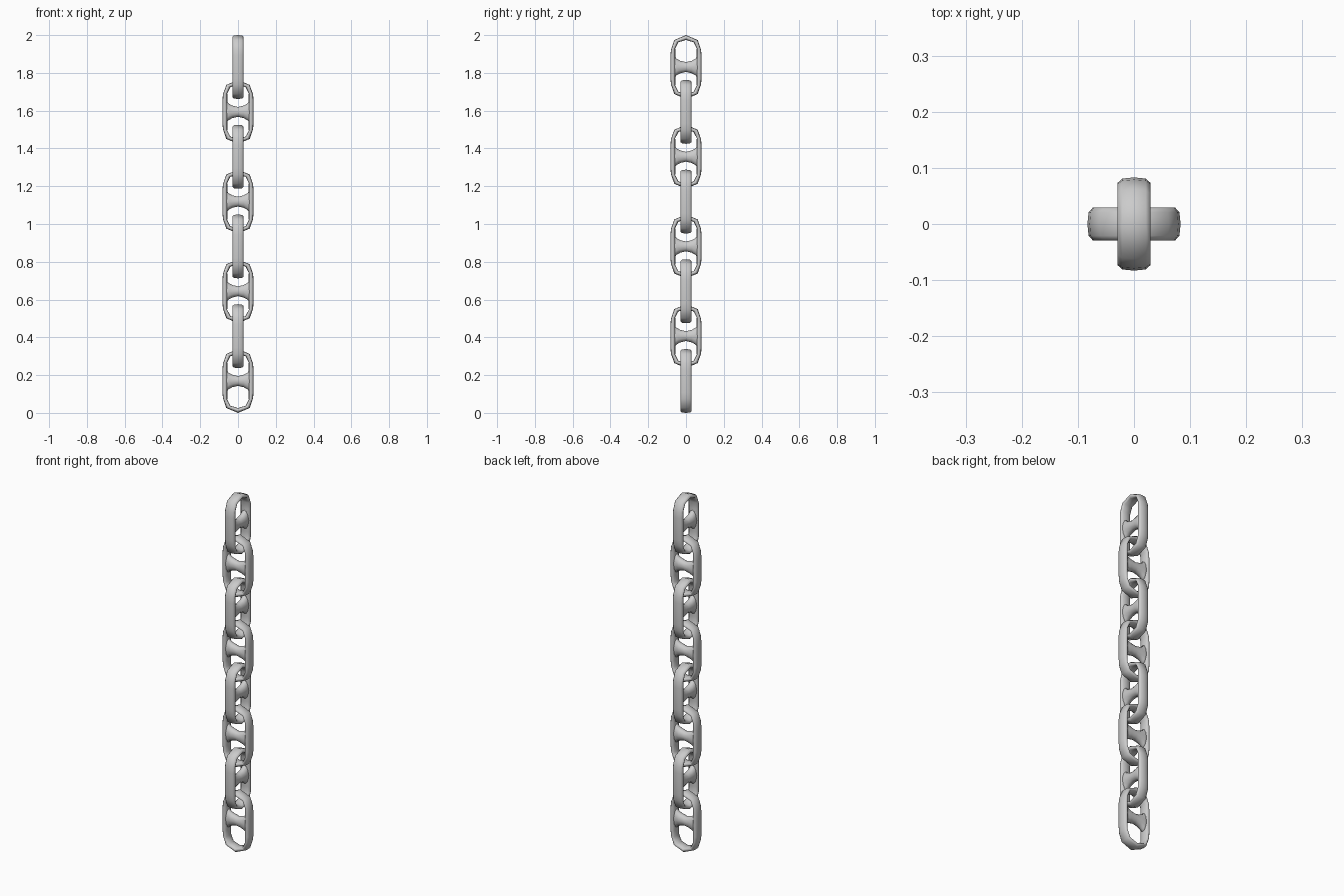
import bpy, bmesh, math

if "Cube" in bpy.data.objects:
    bpy.data.objects.remove(bpy.data.objects["Cube"])

COUNT = 8
HALF = 0.169                              # half length of one link
PITCH = (2.0 - 2 * HALF) / (COUNT - 1)

# quarter outline of a link: (inner point, outer point) as (across, up)
QUARTER = [((0, .143), (0, .169)),
           ((.040, .131), (.062, .143)),
           ((.057, .098), (.079, .094)),
           ((.056, .062), (.083, .062)),
           ((.055, 0), (.083, 0))]
# wire section: (position from inner -1 to outer +1, depth)
SECTION = [(1, 0), (.85, .021), (.3, .029), (-.3, .029), (-.85, .021),
           (-1, 0), (-.85, -.021), (-.3, -.029), (.3, -.029), (.85, -.021)]
# stud rings: (across, half height, half depth)
STUD = [(-.070, .070, .024), (-.050, .044, .025), (-.030, .033, .025), (0, .026, .024),
        (.030, .033, .025), (.050, .044, .025), (.070, .070, .024)]


def skin(bm, rings, closed):
    rows = [[bm.verts.new(p) for p in ring] for ring in rings]
    n = len(rows[0])
    for i in range(len(rows) if closed else len(rows) - 1):
        a, b = rows[i], rows[(i + 1) % len(rows)]
        for j in range(n):
            k = (j + 1) % n
            bm.faces.new((a[j], a[k], b[k], b[j]))
    if not closed:
        bm.faces.new(rows[0])
        bm.faces.new(rows[-1])


def outline():
    def flip(p, sx, sz):
        return tuple((x * sx, z * sz) for x, z in p)
    right = QUARTER + [flip(p, 1, -1) for p in QUARTER[-2::-1]]
    return right + [flip(p, -1, 1) for p in right[-2:0:-1]]


def link_mesh():
    bm = bmesh.new()
    # outer loop
    loop = []
    for (ix, iz), (ox, oz) in outline():
        loop.append([((ix + ox) / 2 + t * (ox - ix) / 2, d,
                      (iz + oz) / 2 + t * (oz - iz) / 2) for t, d in SECTION])
    skin(bm, loop, True)
    # flared cross stud
    angles = [math.tau * i / 12 for i in range(12)]
    skin(bm, [[(x, d * math.cos(a), h * math.sin(a)) for a in angles]
              for x, h, d in STUD], False)
    bmesh.ops.recalc_face_normals(bm, faces=bm.faces)
    mesh = bpy.data.meshes.new("chain_link")
    bm.to_mesh(mesh)
    bm.free()
    mesh.shade_smooth()
    return mesh


# alternate links turned a quarter turn up the chain
mesh = link_mesh()
for i in range(COUNT):
    link = bpy.data.objects.new(f"chain_link_{i + 1}", mesh)
    link.location.z = HALF + i * PITCH
    link.rotation_euler.z = math.pi / 2 * (i % 2)
    bpy.context.collection.objects.link(link)
